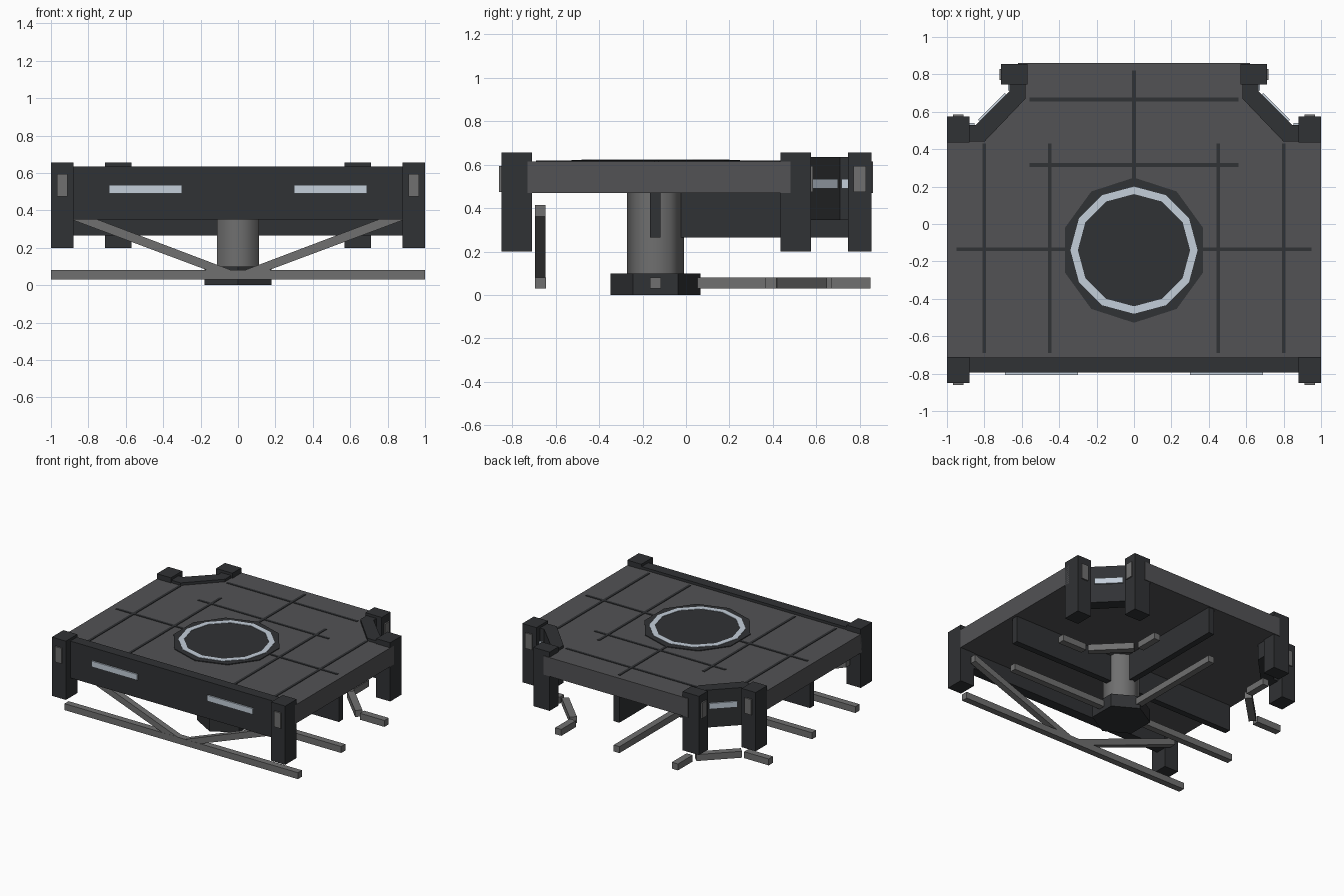
import bpy, bmesh, math

if "Cube" in bpy.data.objects:
    bpy.data.objects.remove(bpy.data.objects["Cube"])

def mat(name, r, g, b):
    m = bpy.data.materials.new(name)
    m.diffuse_color = (r, g, b, 1)
    m.use_nodes = True
    m.node_tree.nodes["Principled BSDF"].inputs["Base Color"].default_value = m.diffuse_color
    return m

DECK = mat("deck_grey", 0.085, 0.085, 0.09)
DARK = mat("dark_frame", 0.03, 0.032, 0.035)
STEEL = mat("steel", 0.16, 0.16, 0.16)
LIGHT = mat("light_strip", 0.55, 0.62, 0.7)

def add(name, bm, material):
    bmesh.ops.recalc_face_normals(bm, faces=bm.faces)
    me = bpy.data.meshes.new(name)
    bm.to_mesh(me)
    bm.free()
    me.materials.append(material)
    ob = bpy.data.objects.new(name, me)
    bpy.context.collection.objects.link(ob)
    return ob

def extrude(name, pts, vec, material):
    """Closed 3D outline pushed along vec."""
    bm = bmesh.new()
    face = bm.faces.new([bm.verts.new(p) for p in pts])
    geo = bmesh.ops.extrude_face_region(bm, geom=[face])["geom"]
    bmesh.ops.translate(bm, vec=vec, verts=[v for v in geo if isinstance(v, bmesh.types.BMVert)])
    return add(name, bm, material)

def slab(name, outline, z0, z1, material):
    return extrude(name, [(x, y, z0) for x, y in outline], (0, 0, z1 - z0), material)

def box(name, x0, x1, y0, y1, z0, z1, material):
    return slab(name, [(x0, y0), (x1, y0), (x1, y1), (x0, y1)], z0, z1, material)

def bar(name, a, b, w, z0, z1, material):
    """Level bar of width w between two plan points."""
    d = math.hypot(b[0] - a[0], b[1] - a[1])
    nx, ny = -(b[1] - a[1]) / d * w / 2, (b[0] - a[0]) / d * w / 2
    return slab(name, [(a[0] + nx, a[1] + ny), (b[0] + nx, b[1] + ny),
                       (b[0] - nx, b[1] - ny), (a[0] - nx, a[1] - ny)], z0, z1, material)

CY = -0.14  # centre of the column and the pad

def ngon(r, n):
    return [(r * math.sin(2 * math.pi * i / n), CY + r * math.cos(2 * math.pi * i / n)) for i in range(n)]

# Main deck with cut rear corners
half = [(1, -0.73), (1, 0.48), (0.82, 0.48), (0.62, 0.70), (0.62, 0.86)]
slab("deck", half + [(-x, y) for x, y in reversed(half)], 0.47, 0.615, DECK)

# Dark seams on the deck
for s in (-1, 1):
    for x in (0.45, 0.80):
        bar("deck_seam", (s * x, -0.69), (s * x, 0.43), 0.02, 0.60, 0.619, DARK)
    bar("deck_seam", (s * 0.36, -0.135), (s * 0.95, -0.135), 0.02, 0.60, 0.619, DARK)
bar("deck_seam", (0, 0.24), (0, 0.82), 0.02, 0.60, 0.619, DARK)
for y in (0.315, 0.665):
    bar("deck_seam", (-0.56, y), (0.56, y), 0.02, 0.60, 0.6185, DARK)

# Landing pad and its light ring
slab("pad", ngon(0.388, 10), 0.60, 0.621, DARK)
bm = bmesh.new()
loops = [[bm.verts.new((x, y, z)) for x, y in ngon(r, 12)]
         for r, z in ((0.34, 0.615), (0.34, 0.624), (0.30, 0.624), (0.30, 0.615))]
for k in range(4):
    p, q = loops[k], loops[(k + 1) % 4]
    for i in range(12):
        j = (i + 1) % 12
        bm.faces.new((p[i], p[j], q[j], q[i]))
add("pad_light_ring", bm, LIGHT)

# Central column and foot
col = slab("column", ngon(0.131, 6), 0.08, 0.48, STEEL)
for p in col.data.polygons:
    p.use_smooth = abs(p.normal.z) < 0.5
slab("column_foot", ngon(0.2075, 6), 0, 0.10, DARK)

# Fins under the deck, with floor rails below them
box("cross_fin", -0.98, 0.98, -0.165, -0.117, 0.265, 0.48, DARK)
box("rear_fin", -0.024, 0.024, CY, 0.85, 0.265, 0.48, DARK)
box("cross_rail", -1, 1, -0.165, -0.115, 0.03, 0.08, STEEL)
box("rear_rail", -0.025, 0.025, CY, 0.85, 0.03, 0.08, STEEL)
box("front_rail", -1, 1, -0.695, -0.645, 0.03, 0.08, STEEL)

# Front wall
box("front_wall", -0.99, 0.99, -0.795, -0.715, 0.35, 0.635, DARK)

for s in (-1, 1):
    # Front lights
    box("front_light", *sorted((s * 0.30, s * 0.69)), -0.806, -0.79, 0.49, 0.535, LIGHT)

    # Corner posts with small plates
    box("front_post", *sorted((s * 0.88, s)), -0.85, -0.71, 0.20, 0.655, DARK)
    box("side_post", *sorted((s * 0.88, s)), 0.435, 0.575, 0.20, 0.655, DARK)
    box("rear_post", *sorted((s * 0.57, s * 0.71)), 0.745, 0.855, 0.20, 0.655, DARK)
    for y0, y1 in ((-0.86, -0.84), (0.565, 0.585)):
        box("post_plate", *sorted((s * 0.912, s * 0.968)), y0, y1, 0.475, 0.595, STEEL)
    box("post_plate", *sorted((s * 0.70, s * 0.72)), 0.77, 0.828, 0.475, 0.595, STEEL)

    # Cut-corner wall
    wall = [(0.89, 0.53), (0.845, 0.53), (0.665, 0.71), (0.665, 0.76),
            (0.58, 0.76), (0.58, 0.67), (0.80, 0.44), (0.89, 0.44)]
    slab("corner_wall", [(s * x, y) for x, y in wall], 0.345, 0.635, DARK)
    # Corner light strips
    for a, b in (((0.828, 0.552), (0.685, 0.695)), ((0.88, 0.532), (0.852, 0.532)),
                 ((0.667, 0.715), (0.667, 0.745))):
        bar("corner_light", (s * a[0], a[1]), (s * b[0], b[1]), 0.015, 0.49, 0.535, LIGHT)

    # Three-piece corner floor rail
    for a, b in (((1, 0.39), (0.79, 0.39)), ((0.755, 0.40), (0.525, 0.63)), ((0.50, 0.67), (0.50, 0.85))):
        bar("corner_rail", (s * a[0], a[1]), (s * b[0], b[1]), 0.052, 0.03, 0.08, STEEL)

    # Diagonal brace of the front rail
    prof = [(0.03, 0.03), (0.92, 0.362), (0.92, 0.415), (0.03, 0.078)]
    extrude("front_brace", [(s * x, -0.694, z) for x, z in prof], (0, 0.048, 0), STEEL)
